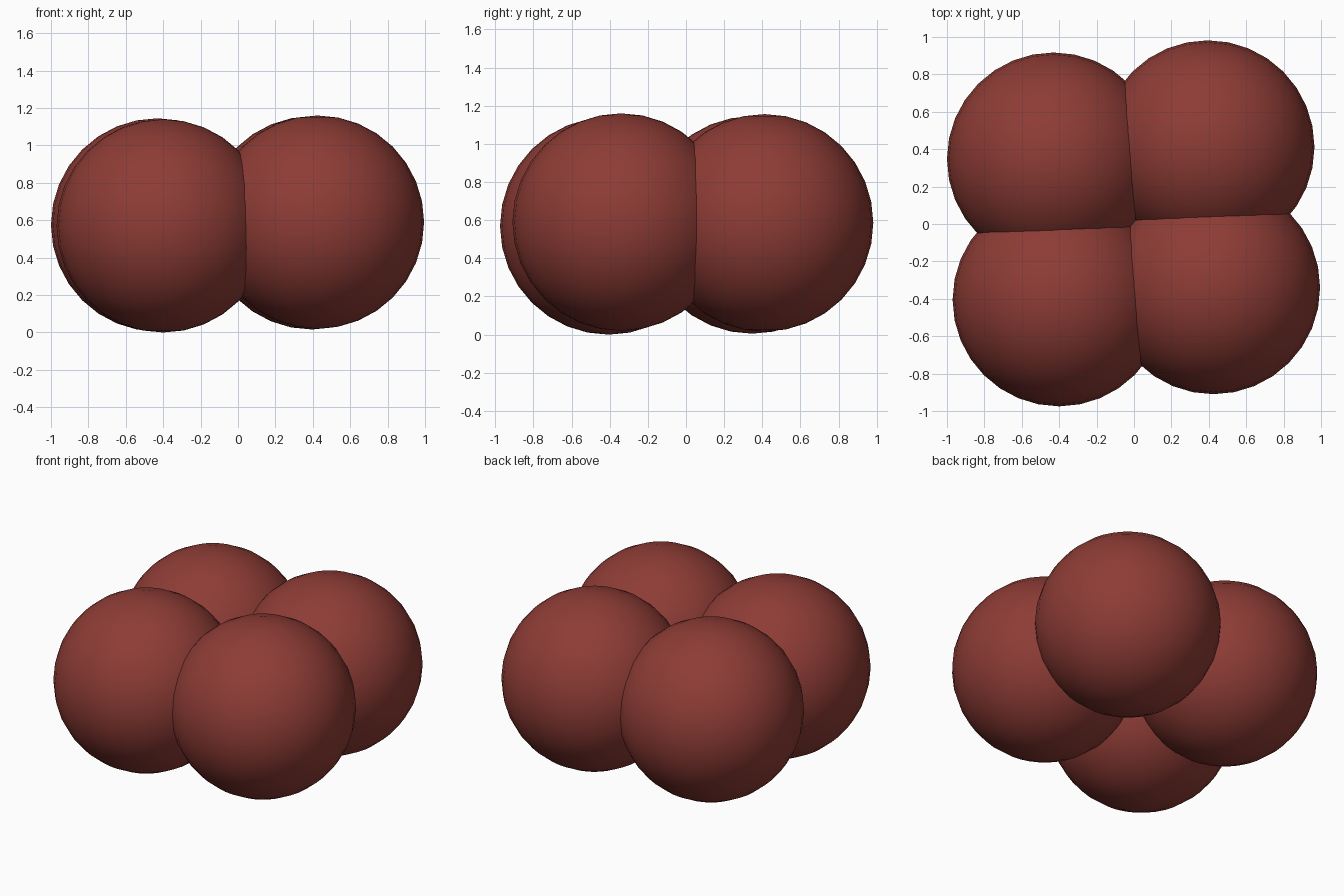
import bpy

if "Cube" in bpy.data.objects:
    bpy.data.objects.remove(bpy.data.objects["Cube"])

# Shared dark red material
mat = bpy.data.materials.new("dark_red")
mat.diffuse_color = (0.27, 0.045, 0.036, 1)
mat.use_nodes = True
mat.node_tree.nodes["Principled BSDF"].inputs["Base Color"].default_value = mat.diffuse_color

RADIUS = 0.57

# Cluster of four overlapping balls, each slightly off the grid
balls = {
    "ball_back_left": (-0.43, 0.347, 0.575),
    "ball_back_right": (0.395, 0.412, 0.586),
    "ball_front_left": (-0.40, -0.405, 0.57),
    "ball_front_right": (0.425, -0.34, 0.59),
}

for name, center in balls.items():
    bpy.ops.mesh.primitive_uv_sphere_add(segments=32, ring_count=16,
                                         radius=RADIUS, location=center)
    ball = bpy.context.object
    ball.name = name
    ball.data.materials.append(mat)
    bpy.ops.object.shade_smooth()
